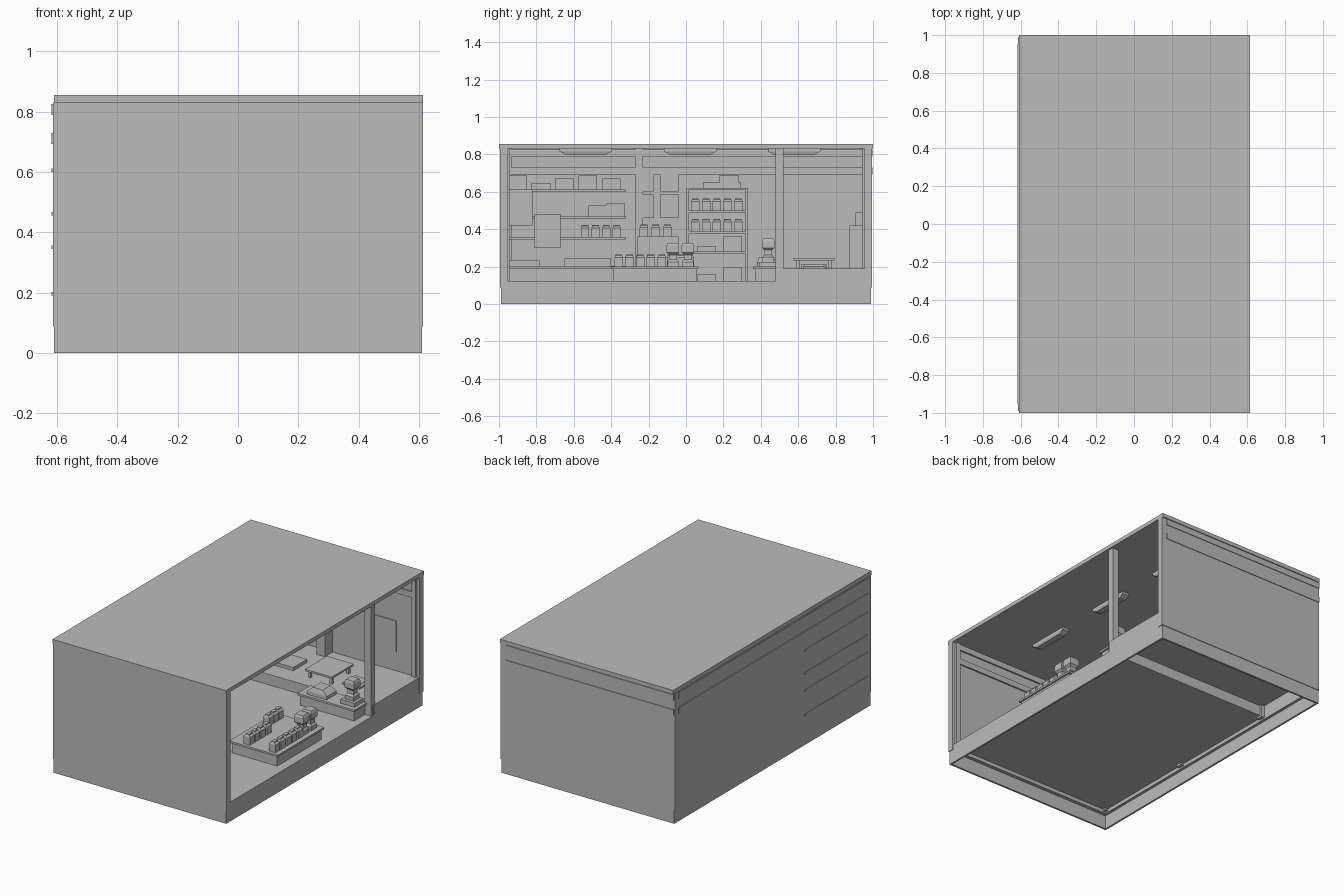
import bpy

default_cube = bpy.data.objects.get("Cube")
if default_cube:
    bpy.data.objects.remove(default_cube)

GREY = (.5, .5, .5, 1)
grey = bpy.data.materials.new("plain_grey")
grey.use_nodes = True
grey.diffuse_color = GREY
grey.node_tree.nodes["Principled BSDF"].inputs["Base Color"].default_value = GREY

# Main planes of the building
SIDE, END = .61, .99
INNER_SIDE, INNER_END = SIDE - .03, END - .035
FLOOR, ENTRY, CEILING, ROOF = .123, .19, .83, .855
DOOR = .5
PLATE = .012
LIP = .004


def box(name, x, y, z):
    """Block spanning the given (low, high) ranges."""
    return tower(name, [(*x, *y, level) for level in z])


def tower(name, sections):
    """Stack of rectangles (x low, x high, y low, y high, z) closed into a solid."""
    verts, faces = [], []
    for left, right, near, far, z in sections:
        verts += [(left, near, z), (right, near, z), (right, far, z), (left, far, z)]
    for base in range(0, len(verts) - 4, 4):
        for side in range(4):
            a, b = base + side, base + (side + 1) % 4
            faces.append((a, b, b + 4, a + 4))
    last = len(verts)
    faces += [(3, 2, 1, 0), tuple(range(last - 4, last))]
    mesh = bpy.data.meshes.new(name)
    mesh.from_pydata(verts, [], faces)
    mesh.materials.append(grey)
    solid = bpy.data.objects.new(name, mesh)
    bpy.context.collection.objects.link(solid)
    return solid


def around(centre, width):
    return centre - width / 2, centre + width / 2


def above(base, height):
    return base, base + height


def pinched(name, x, y, base, width, height, rings):
    """Tower around a centre; each ring gives its x scale, y scale and level."""
    tower(name, [(*around(x, width * sx), *around(y, width * sy), base + height * level)
                 for sx, sy, level in rings])


def spread(first, last, count):
    return [first + (last - first) * i / (count - 1) for i in range(count)]


def bag_row(name, x, first, last, count, base):
    """Row of coffee bags, each pinched to a folded top."""
    for i, y in enumerate(spread(first, last, count)):
        pinched(f"{name}_{i + 1}", x, y, base, .045, .065,
                [(1, 1, 0), (1, 1, .75), (.5, .8, .9), (.5, .8, 1)])


def grinder(name, x, y, base):
    """Bean grinder with a square foot, narrow neck and flared hopper."""
    pinched(name, x, y, base, .06, .125,
            [(scale, scale, level) for scale, level in
             ((1, 0), (1, .2), (.7, .3), (.7, .5), (1.1, .6), (1.1, .9), (.9, 1))])


def carton_row(name, x, first, last, base, heights):
    """Cartons of different heights standing along a shelf."""
    for i, y in enumerate(spread(first, last, len(heights))):
        box(f"{name}_{i + 1}", x, around(y, .1), above(base, heights[i]))


def counter(name, x, y, top):
    """Counter body with an overhanging worktop."""
    box(f"{name}_body", x, y, (FLOOR - PLATE, top - PLATE))
    box(f"{name}_worktop", (x[0] - PLATE, x[1] + PLATE),
        (y[0] - PLATE, y[1] + PLATE), (top - PLATE, top))


# Shell: thin skirt, three walls and the roof
ACROSS, ALONG = (-SIDE, SIDE), (-END, END)
for end, sign in (("front", -1), ("back", 1)):
    outer, inner = sign * END, sign * INNER_END
    box(f"{end}_skirt", ACROSS, sorted((outer, outer - sign * PLATE)), (0, FLOOR))
    box(f"{end}_wall", (-SIDE, SIDE + LIP), sorted((outer + sign * LIP, inner)),
        (FLOOR - .035, CEILING))
    box(f"{end}_corner_post", around(INNER_SIDE, .03), around(inner, .025), (FLOOR, CEILING))
box("open_side_skirt", (SIDE - PLATE, SIDE), ALONG, (0, FLOOR))
box("closed_side_skirt", (-SIDE, PLATE - SIDE), ALONG, (0, FLOOR))
box("closed_side_wall", (-SIDE - LIP, -INNER_SIDE), ALONG, (FLOOR - .035, CEILING))
box("roof", (-SIDE, SIDE + LIP), (-1, 1), (CEILING, ROOF))

# Floors: shop floor, raised entry and the step between them
INSIDE = (-INNER_SIDE, SIDE - LIP)
box("shop_floor", INSIDE, (-INNER_END, DOOR), (FLOOR - PLATE, FLOOR))
box("entry_floor", INSIDE, (DOOR, INNER_END), (ENTRY - PLATE, ENTRY))
box("entry_step", INSIDE, around(DOOR, PLATE), (FLOOR - PLATE, ENTRY))
box("entry_sill", (SIDE - PLATE, SIDE), (DOOR, INNER_END), (FLOOR, ENTRY))

# Columns by the door and along the closed side
for name, x, y in (("door_column", INNER_SIDE, DOOR), ("front_column", -INNER_SIDE, -INNER_END),
                   ("middle_column", -INNER_SIDE, -DOOR / 2), ("back_column", -INNER_SIDE, DOOR)):
    box(name, around(x, .045), around(y, .042), (FLOOR - .025, CEILING))

# Wall rails, showing slightly through two walls
for name, top in (("upper_rail", CEILING - LIP), ("lower_rail", .73)):
    height = (top - .037, top)
    box(f"{name}_side", (-SIDE - 2 * LIP, .03 - INNER_SIDE), (-INNER_END, INNER_END), height)
    box(f"{name}_back", (-SIDE, INNER_SIDE), (INNER_END - PLATE, END + 2 * LIP), height)
    box(f"{name}_front", (-SIDE, INNER_SIDE), around(-INNER_END, .02), height)

# Ceiling lights with tapered ends
for i, y in enumerate(spread(-.535, .58, 3)):
    pinched(f"ceiling_light_{i + 1}", .2, y, CEILING, .05, -.03,
            [(.8, 4.4, 1), (1, 5.6, .5), (1, 5.6, 0)])

# Back bar: cabinet, shelves and goods along the closed side
BAR = (-.95, -.32)
GOODS = (-.56, -.45)
BAR_SHELVES = (ENTRY, .345, .455, .6)
box("bar_cabinet", (-SIDE - LIP, -.37), BAR, (FLOOR - PLATE, ENTRY))
for i, level in enumerate(BAR_SHELVES):
    box(f"bar_shelf_{i + 1}", (-SIDE - 2 * LIP, -.4), BAR, above(level, PLATE))
worktop, bag_shelf, box_shelf, top_shelf = [level + PLATE for level in BAR_SHELVES]
carton_row("top_carton", GOODS, -.9, -.4, top_shelf, (.075, .035, .06, .075, .06))
carton_row("shelf_carton", GOODS, -.47, -.375, box_shelf, (.06, .07))
bag_row("bar_bag", GOODS[1], -.54, -.37, 4, bag_shelf)
box("bar_cupboard", (-INNER_SIDE, -.38), (BAR[0], -.82), (.42, top_shelf))
box("bar_screen", around(-.39, .02), (-.81, -.67), (.3, .48))
box("bar_sink", GOODS, (BAR[0], -.78), above(worktop, .03))
box("bar_machine", GOODS, (-.65, -.4), above(worktop, .04))

# Side stand with bags, and framed pictures on the closed side
box("side_stand", (-INNER_SIDE, -.4), (-.26, -.04), (FLOOR, .36))
bag_row("stand_bag", GOODS[1], -.225, -.1, 3, .36)
for column, y in (("near", -.22), ("far", -.09)):
    for row, level in (("lower", .46), ("upper", .6)):
        box(f"{row}_{column}_picture", around(GOODS[0], PLATE), around(y, .1), above(level, .125))

# Bookcase: frame, shelves and goods
CASE_X, CASE_Y, CASE_TOP = (-INNER_SIDE, -.44), (.01, .325), .62
box("bookcase_back", around(-INNER_SIDE, .02), CASE_Y, (FLOOR, CASE_TOP))
for side, y in zip(("near", "far"), CASE_Y):
    box(f"bookcase_{side}_side", CASE_X, around(y, PLATE), (FLOOR - PLATE, CASE_TOP))
CASE_SHELVES = (FLOOR, .28, .39, .5, CASE_TOP)
for i, level in enumerate(CASE_SHELVES):
    box(f"bookcase_shelf_{i + 1}", CASE_X, CASE_Y, (level - PLATE, level))
for name, level in (("lower_bag", CASE_SHELVES[2]), ("upper_bag", CASE_SHELVES[3])):
    bag_row(name, GOODS[1] - .03, .05, .28, 5, level)
carton_row("bookcase_carton", GOODS, .11, .25, CASE_SHELVES[1], (.03, .08))
carton_row("bookcase_crate", GOODS, .11, .25, FLOOR, (.035, .075))
box("case_top_carton", GOODS, (.09, .295), above(CASE_TOP, .03))
box("case_top_parcel", GOODS, around(.23, .1), above(CASE_TOP, .07))

# Display island with rows of bags and two grinders
COUNTER_TOP = .2
counter("island", (.23, .55), (-.39, .055), COUNTER_TOP)
bag_row("island_front_bag", .51, -.36, -.13, 5, COUNTER_TOP)
bag_row("island_back_bag", .33, -.36, -.19, 4, COUNTER_TOP)
bag_row("island_side_bag", .27, -.08, .02, 3, COUNTER_TOP)
for side, y in (("near", -.07), ("far", .01)):
    grinder(f"island_{side}_grinder", DOOR, y, COUNTER_TOP)

# Till counter with a sloped till and a grinder on a plinth
counter("till_counter", (.18, .56), (.37, .48), COUNTER_TOP)
PLINTH = above(COUNTER_TOP, .025)
box("grinder_plinth", around(DOOR, .1), (.39, .48), PLINTH)
grinder("till_grinder", DOOR, .44, PLINTH[1])
pinched("till", .29, .43, COUNTER_TOP, .1, .05, [(1.4, 1, 0), (1.4, 1, .4), (.7, .8, 1)])

# Entry area: low table, bench, cushion, corner stand and picture
TABLE_X, TABLE_Y, TABLE_TOP = .165, .685, ENTRY + .055
box("table_top", around(TABLE_X, .19), around(TABLE_Y, .22), (TABLE_TOP - PLATE, TABLE_TOP))
for end, y in zip(("near", "far"), around(TABLE_Y, .17)):
    for side, x in zip(("right", "left"), around(TABLE_X, .15)):
        box(f"table_{end}_{side}_leg", around(x, .016), around(y, .016), (ENTRY, TABLE_TOP - PLATE))
box("low_bench", around(-.12, .16), around(TABLE_Y, .14), above(ENTRY, .02))
pinched("floor_cushion", .36, TABLE_Y, ENTRY, .12, .02, [(1, 1, 0), (1, 1, .5), (.8, .8, 1)])
box("corner_stand", around(-.03, .06), (.875, INNER_END), (ENTRY, .42))
box("stand_ornament", around(-.03, .04), around(.925, .04), above(.42, .07))
box("back_picture", (.14, .45), around(INNER_END, PLATE), (.31, .51))
